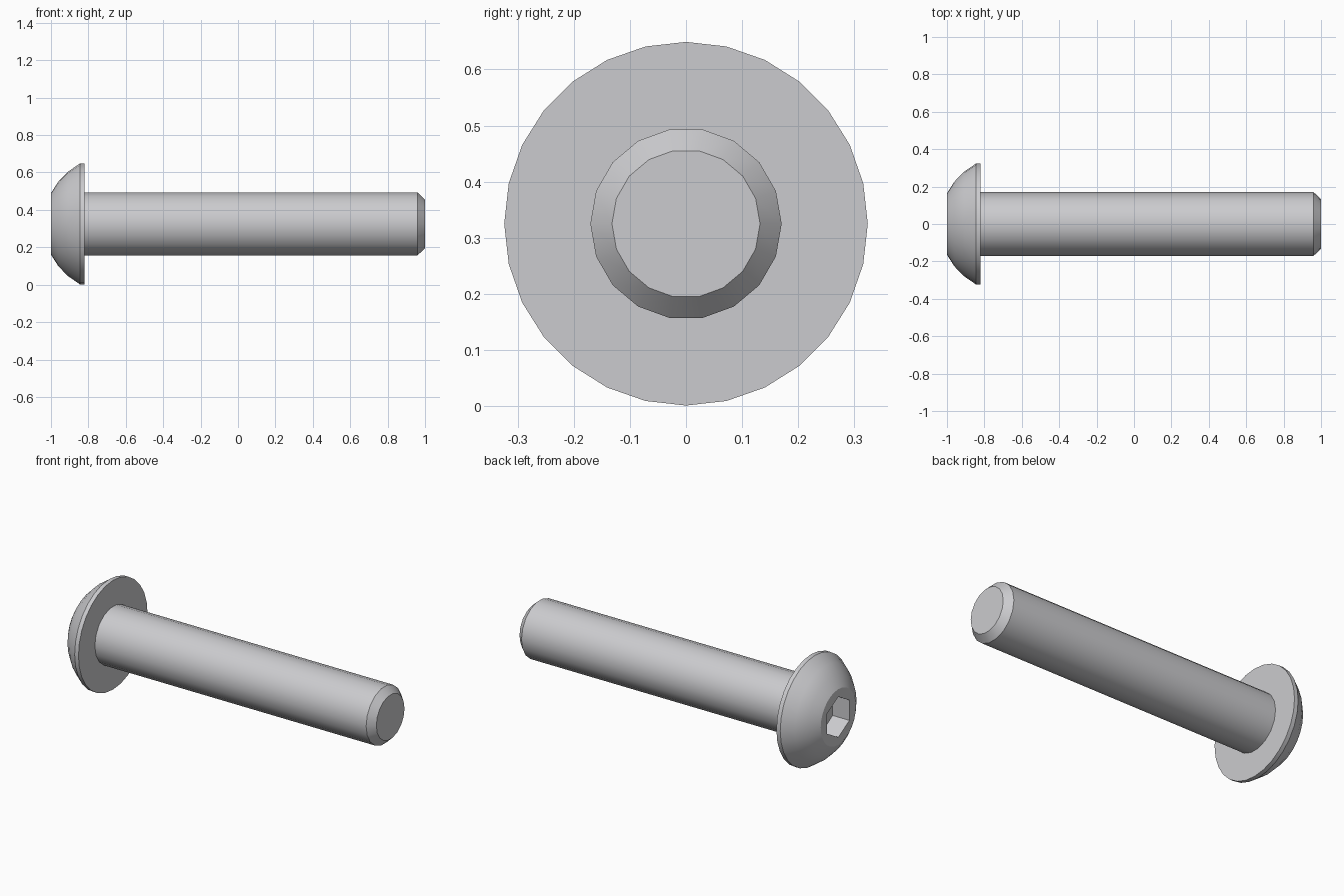
import bpy, bmesh, math

if "Cube" in bpy.data.objects:
    bpy.data.objects.remove(bpy.data.objects["Cube"])

AXIS_Z = 0.325
HEAD_SIDES, SHAFT_SIDES = 28, 18
SHAFT_R = 0.1705

steel = bpy.data.materials.new("steel grey")
steel.diffuse_color = (0.60, 0.60, 0.62, 1)
steel.use_nodes = True
steel.node_tree.nodes["Principled BSDF"].inputs["Base Color"].default_value = steel.diffuse_color


def ring(bm, x, r, sides, start=0.0):
    """Closed loop of vertices around the screw axis."""
    angles = [start + math.tau * i / sides for i in range(sides)]
    return [bm.verts.new((x, r * math.cos(a), AXIS_Z + r * math.sin(a))) for a in angles]


def bridge(bm, a, b):
    """Quads between two loops with the same number of sides."""
    n = len(a)
    for i in range(n):
        j = (i + 1) % n
        bm.faces.new((a[i], a[j], b[j], b[i]))


def fill_between(bm, outer, inner):
    """Flat face with a hole, between loops with different side counts."""
    edges = []
    for loop in (outer, inner):
        for i, v in enumerate(loop):
            w = loop[(i + 1) % len(loop)]
            edges.append(bm.edges.get((v, w)) or bm.edges.new((v, w)))
    bmesh.ops.triangle_fill(bm, edges=edges, use_beauty=True)


def finish(bm, name):
    bmesh.ops.recalc_face_normals(bm, faces=bm.faces[:])
    mesh = bpy.data.meshes.new(name)
    bm.to_mesh(mesh)
    bm.free()
    mesh.materials.append(steel)
    obj = bpy.data.objects.new(name, mesh)
    bpy.context.collection.objects.link(obj)
    bpy.ops.object.select_all(action='DESELECT')
    obj.select_set(True)
    bpy.context.view_layer.objects.active = obj
    bpy.ops.object.shade_smooth_by_angle(angle=math.radians(25))
    return obj


# Domed head: spherical arc from the flat front to the rim, then a short rim
bm = bmesh.new()
DOME_R, DOME_X = 0.365, -0.674
profile = []
for i in range(4):
    a = math.radians(26.9 + (61.2 - 26.9) * i / 3)
    profile.append((DOME_X - DOME_R * math.cos(a), DOME_R * math.sin(a)))
profile += [(-0.845, 0.324), (-0.82, 0.324)]
loops = [ring(bm, x, r, HEAD_SIDES) for x, r in profile]
for a, b in zip(loops, loops[1:]):
    bridge(bm, a, b)

# Hexagonal socket sunk into the flat front
mouth = ring(bm, loops[0][0].co.x, 0.12, 6, math.radians(30))
floor = ring(bm, -0.89, 0.12, 6, math.radians(30))
fill_between(bm, loops[0], mouth)
bridge(bm, mouth, floor)
bm.faces.new(floor)

# Flat underside around the shaft
fill_between(bm, loops[-1], ring(bm, -0.82, SHAFT_R, SHAFT_SIDES))
finish(bm, "button_head")

# Shaft with a chamfered tip
bm = bmesh.new()
loops = [ring(bm, x, r, SHAFT_SIDES)
         for x, r in ((-0.82, SHAFT_R), (0.96, SHAFT_R), (1.0, 0.132))]
for a, b in zip(loops, loops[1:]):
    bridge(bm, a, b)
bm.faces.new(loops[-1])
# The tube is open where it meets the head, so add a hidden end cap
bm.faces.new(loops[0])
finish(bm, "shaft")
